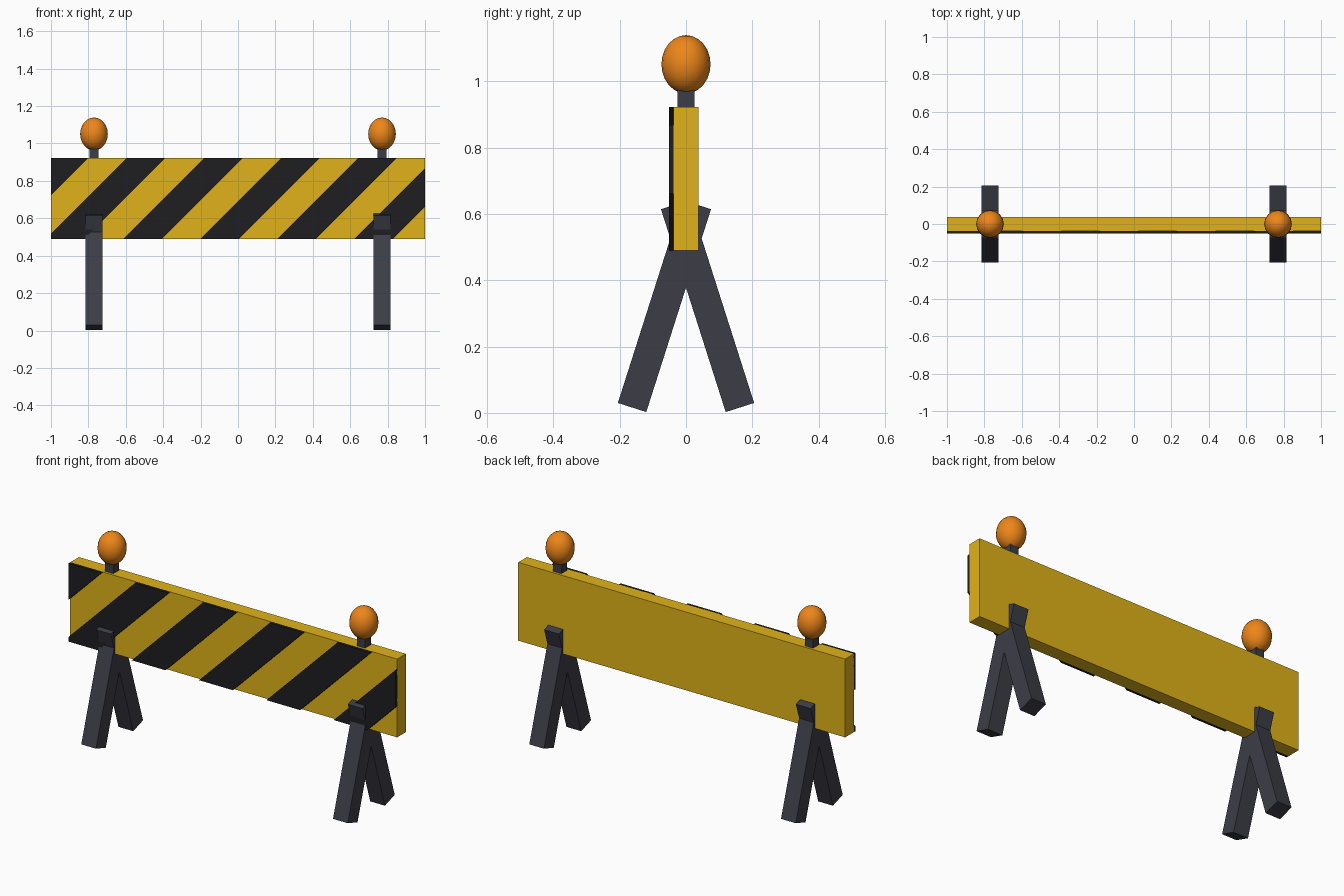
import bpy, bmesh, math
from mathutils import Matrix, Vector

if "Cube" in bpy.data.objects:
    bpy.data.objects.remove(bpy.data.objects["Cube"])


def material(name, rgb):
    m = bpy.data.materials.new(name)
    m.diffuse_color = (*rgb, 1)
    m.use_nodes = True
    m.node_tree.nodes["Principled BSDF"].inputs["Base Color"].default_value = m.diffuse_color
    return m


YELLOW = material("yellow_paint", (0.75, 0.45, 0.01))
BLACK = material("black_paint", (0.013, 0.013, 0.015))
STEEL = material("dark_steel", (0.045, 0.047, 0.062))
ORANGE = material("orange_lens", (0.85, 0.24, 0.01))

BOARD_BOTTOM, BOARD_TOP = 0.49, 0.923
BOARD_HALF = 0.038
LEG_X = 0.77


def add_object(name, bm, mat):
    bmesh.ops.recalc_face_normals(bm, faces=bm.faces)
    mesh = bpy.data.meshes.new(name)
    bm.to_mesh(mesh)
    bm.free()
    mesh.materials.append(mat)
    obj = bpy.data.objects.new(name, mesh)
    bpy.context.collection.objects.link(obj)
    return obj


def box(name, center, size, mat, tilt=0.0):
    bm = bmesh.new()
    bmesh.ops.create_cube(bm, size=1)
    bm.transform(Matrix.Translation(center) @ Matrix.Rotation(tilt, 4, 'X')
                 @ Matrix.Diagonal((*size, 1)))
    return add_object(name, bm, mat)


# Board
height = BOARD_TOP - BOARD_BOTTOM
box("board", (0, 0, BOARD_BOTTOM + height / 2), (2, 2 * BOARD_HALF, height), YELLOW)

# Slanted raised stripes, trimmed flush with the board ends
PITCH, WIDTH, FRONT = 0.412, 0.206, -0.052
bm = bmesh.new()
for k in range(6):
    x = -1.005 + k * PITCH
    outline = [(x, BOARD_TOP), (x + WIDTH, BOARD_TOP),
               (x + WIDTH - height, BOARD_BOTTOM), (x - height, BOARD_BOTTOM)]
    face = bm.faces.new([bm.verts.new((px, FRONT, pz)) for px, pz in outline])
    out = bmesh.ops.extrude_face_region(bm, geom=[face], use_keep_orig=True)
    for v in out["geom"]:
        if isinstance(v, bmesh.types.BMVert):
            v.co.y = -BOARD_HALF + 0.002
for side in (-1, 1):
    cut = bmesh.ops.bisect_plane(bm, geom=bm.verts[:] + bm.edges[:] + bm.faces[:],
                                 plane_co=(side, 0, 0), plane_no=(side, 0, 0),
                                 clear_outer=True)
    edges = [e for e in cut["geom_cut"] if isinstance(e, bmesh.types.BMEdge)]
    bmesh.ops.holes_fill(bm, edges=edges, sides=0)
add_object("stripes", bm, BLACK)

for side, label in ((-1, "left"), (1, "right")):
    x = side * LEG_X

    # Crossed leg pair
    for y, pos in ((-0.065, "front"), (0.065, "back")):
        tilt = math.copysign(math.radians(17.7), y)
        box(f"{label}_{pos}_leg", (x, y, 0.322), (0.09, 0.09, 0.642), STEEL, tilt)

    # Lamp stem and egg-shaped lens
    box(f"{label}_lamp_stem", (x, 0, 0.95), (0.05, 0.05, 0.08), STEEL)
    bm = bmesh.new()
    bmesh.ops.create_uvsphere(bm, u_segments=16, v_segments=12, radius=1)
    bm.transform(Matrix.Translation((x, 0, 1.051)) @ Matrix.Diagonal((0.074, 0.074, 0.088, 1)))
    for f in bm.faces:
        f.smooth = True
    add_object(f"{label}_lamp", bm, ORANGE)
